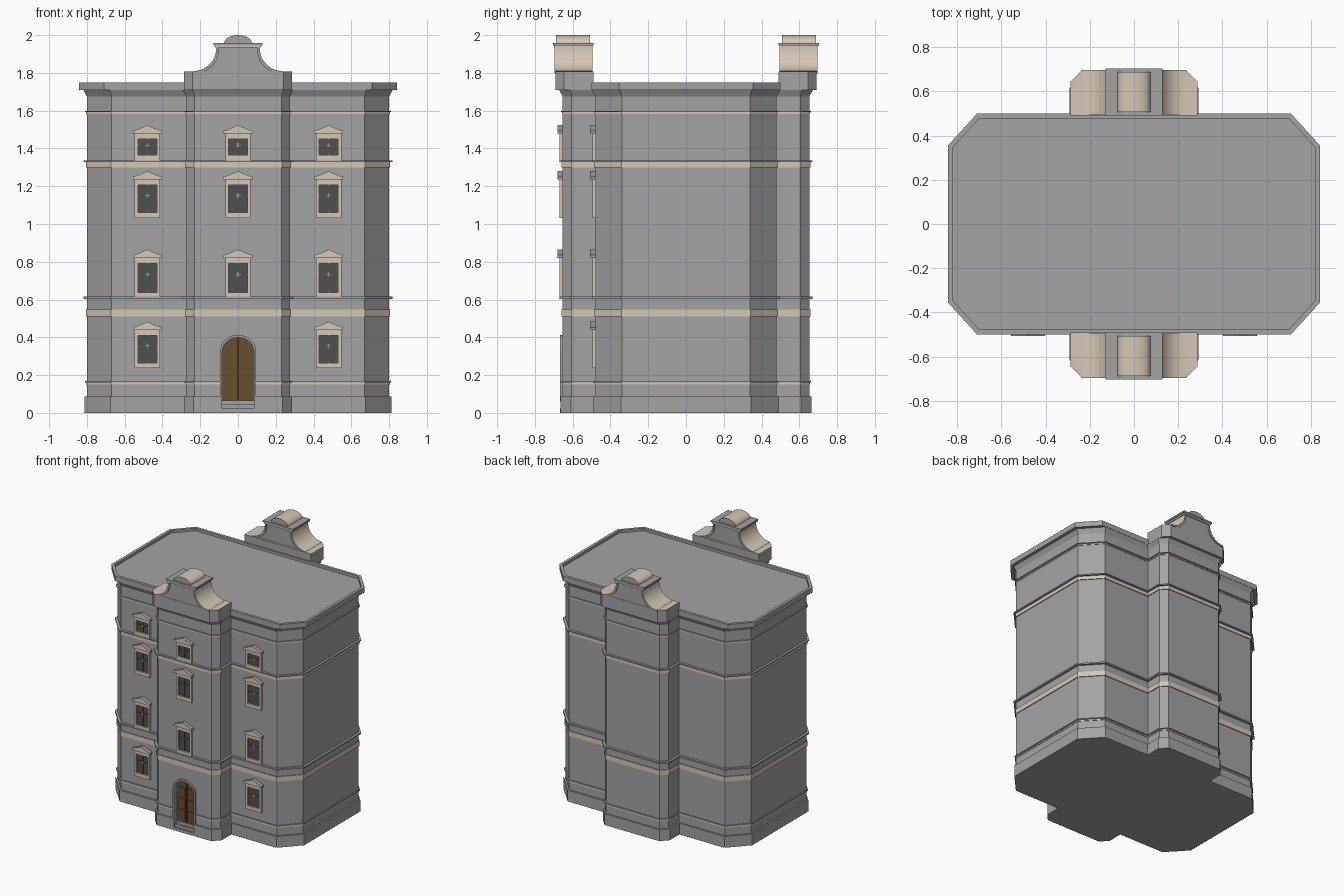
import bpy, bmesh
from math import sin, cos, pi
from mathutils import Vector

old = bpy.data.objects.get("Cube")
if old:
    bpy.data.objects.remove(old)


def material(name, r, g, b):
    m = bpy.data.materials.new(name)
    m.use_nodes = True
    m.diffuse_color = (r, g, b, 1)
    m.node_tree.nodes["Principled BSDF"].inputs["Base Color"].default_value = (r, g, b, 1)
    return m


PALETTE = [material("grey_render", .37, .37, .37), material("cream_stone", .66, .58, .47),
           material("dark_glass", .08, .08, .08), material("brown_wood", .135, .075, .03)]
GREY, CREAM, GLASS, WOOD = range(4)


def make(name, bm, smooth=False):
    bmesh.ops.recalc_face_normals(bm, faces=bm.faces)
    me = bpy.data.meshes.new(name)
    bm.to_mesh(me)
    bm.free()
    for m in PALETTE:
        me.materials.append(m)
    ob = bpy.data.objects.new(name, me)
    bpy.context.collection.objects.link(ob)
    if smooth:
        bpy.ops.object.select_all(action='DESELECT')
        ob.select_set(True)
        bpy.context.view_layer.objects.active = ob
        bpy.ops.object.shade_smooth_by_angle(angle=0.6)
    return ob


def bridge(bm, a, b, mat):
    for i in range(len(a)):
        j = (i + 1) % len(a)
        bm.faces.new((a[i], a[j], b[j], b[i])).material_index = mat


def prism(bm, pts, y0, y1, mat=GREY, side=None):
    """Extrude an x-z outline along y; side gives the rim its own colour."""
    a, b = ([bm.verts.new((x, y, z)) for x, z in pts] for y in (y0, y1))
    bridge(bm, a, b, mat if side is None else side)
    for ring in (a, b):
        bm.faces.new(ring).material_index = mat


def box(bm, x0, x1, z0, z1, y0, y1, mat=GREY):
    prism(bm, [(x0, z0), (x1, z0), (x1, z1), (x0, z1)], y0, y1, mat)


def offset(pts, d):
    """Mitred outward offset of a counter-clockwise outline."""
    out = []
    for i, p in enumerate(pts):
        p, q, r = Vector(p), Vector(pts[i - 1]), Vector(pts[(i + 1) % len(pts)])
        e, f = (p - q).normalized(), (r - p).normalized()
        n, m = Vector((e.y, -e.x)), Vector((f.y, -f.x))
        out.append(p + (n + m) * d / (1 + n.dot(m)))
    return out


def loft(name, plan, profile):
    """Stack offset copies of a plan; each row is (offset, height, colour above)."""
    bm = bmesh.new()
    rings = [[bm.verts.new((p.x, p.y, z)) for p in offset(plan, d)] for d, z, _ in profile]
    for k in range(len(rings) - 1):
        bridge(bm, rings[k], rings[k + 1], profile[k][2])
    bm.faces.new(rings[0])
    bm.faces.new(rings[-1])
    return make(name, bm)


def mirrored(quarter):
    half = quarter + [(x, -y) for x, y in reversed(quarter)]
    return half + [(-x, -y) for x, y in half]


def arch(r, z0, spring, rise, n=14):
    return [(r, z0)] + [(r * cos(pi * i / n), spring + rise * sin(pi * i / n))
                        for i in range(n + 1)] + [(-r, z0)]


# Walls with plinth, string courses and flared eaves
def course(z, top, out, mat=GREY):
    return [(0, z, GREY), (out, z, mat), (out, top, GREY), (0, top, GREY)]


wall_plan = mirrored([(.23, -.653), (.275, -.605), (.275, -.48), (.67, -.48), (.8, -.34)])
rows = [(.012, 0, GREY), (.012, .088, GREY), (0, .088, GREY)]
rows += course(.15, .16, .004, CREAM) + course(.161, .168, .01)
rows += course(.51, .548, .006, CREAM) + course(.604, .615, .018)
rows += course(1.3, 1.327, .006, CREAM) + course(1.328, 1.337, .018)
rows += course(1.583, 1.592, .004, CREAM) + course(1.593, 1.599, .01)
rows += [(0, 1.675, GREY), (.018, 1.71, GREY)]
walls = loft("walls", wall_plan, rows)

# Door niche cut into the front bay
bm = bmesh.new()
prism(bm, arch(.085, -.05, .325, .075), -.75, -.615)
cutter = make("niche_cutter", bm)
cutter.hide_render = True
cut = walls.modifiers.new("niche", 'BOOLEAN')
cut.operation, cut.object, cut.solver = 'DIFFERENCE', cutter, 'EXACT'
bpy.context.view_layer.objects.active = walls
bpy.ops.object.modifier_apply(modifier=cut.name)
bpy.data.objects.remove(cutter)

# Roof slab with a low rim
loft("roof", mirrored([(.71, -.5), (.842, -.355)]),
     [(0, 1.71, GREY), (0, 1.75, GREY), (-.022, 1.75, GREY), (-.022, 1.73, GREY)])

# Door, panels, steps and arched surround
bm = bmesh.new()
prism(bm, arch(.085, .06, .325, .075), -.628, -.61, WOOD)
for s in (-1, 1):
    for z0, z1 in ((.085, .16), (.175, .25), (.265, .335)):
        x0, x1 = sorted((s * .014, s * .066))
        box(bm, x0, x1, z0, z1, -.634, -.627, WOOD)
box(bm, -.004, .004, .066, .395, -.636, -.627, WOOD)
make("door", bm)
bm = bmesh.new()
for i in range(3):
    box(bm, -.086, .086, .022 * i, .022 * (i + 1), -.666 + .014 * i, -.6)
make("door_steps", bm)
bm = bmesh.new()
prism(bm, arch(.096, .06, .325, .088) + arch(.084, .06, .325, .074)[::-1], -.667, -.64)
make("door_surround", bm)


# Windows: frame, hood, pane and glazing bars
def window(name, x, wall, bottom, peak):
    bm = bmesh.new()
    top, z0, z1 = peak - .045, bottom + .027, peak - .073
    for a, b, c, d in ((-.067, -.05, bottom, top), (.05, .067, bottom, top),
                       (-.05, .05, bottom, z0), (-.05, .05, z1, top)):
        box(bm, x + a, x + b, c, d, wall - .016, wall + .01, CREAM)
    hood = [(-.077, -.045), (.077, -.045), (.077, -.03), (.05, -.022),
            (0, 0), (-.05, -.022), (-.077, -.03)]
    prism(bm, [(x + a, peak + b) for a, b in hood], wall - .028, wall + .01, CREAM, GREY)
    box(bm, x - .05, x + .05, z0, z1, wall - .004, wall + .01, GLASS)
    mid = z0 + (z1 - z0) * .62
    box(bm, x - .003, x + .003, z0, z1, wall - .009, wall, GLASS)
    box(bm, x - .05, x + .05, mid - .003, mid + .003, wall - .009, wall, GLASS)
    box(bm, x - .0015, x + .0015, mid - .013, mid + .013, wall - .011, wall, CREAM)
    box(bm, x - .013, x + .013, mid - .0015, mid + .0015, wall - .011, wall, CREAM)
    make(name, bm)


for floor, (bottom, peak) in enumerate([(.237, .483), (.61, .865), (1.033, 1.28), (1.337, 1.523)]):
    for label, x, wall in (("right", -.48, -.48), ("centre", 0, -.653), ("left", .48, -.48)):
        if floor or x:
            window(f"window_{label}_{floor + 1}", x, wall, bottom, peak)

# Curved gables over the front and back bays
sweep = [(.235 - .12 * sin(pi * i / 20), 1.93 - .12 * cos(pi * i / 20)) for i in range(11)]
sweep.append((.115, 1.946))
inner = [(x - .012 * sin(pi * min(i, 10) / 20 + .3), z - .012)
         for i, (x, z) in enumerate(sweep)]
for label, s in (("front", -1), ("back", 1)):
    # chamfered base with cream shoulders
    bm = bmesh.new()
    plan = [(.24, .692), (.287, .645), (.287, .49)]
    plan += [(-x, y) for x, y in reversed(plan)]
    a, b = ([bm.verts.new((x, s * y, z)) for x, y in plan] for z in (1.71, 1.808))
    bridge(bm, a, b, GREY)
    bm.faces.new(a)
    bm.faces.new(b).material_index = CREAM
    make(label + "_gable_base", bm)
    # recessed face
    bm = bmesh.new()
    prism(bm, [(-x, z) for x, z in inner] + [(x, z) for x, z in reversed(inner)], s * .689, s * .505)
    make(label + "_gable_face", bm)
    # coping that follows the sweep on both sides
    bm = bmesh.new()
    for m in (-1, 1):
        prism(bm, [(m * x, z) for x, z in sweep + inner[::-1]], s * .697, s * .495, GREY, CREAM)
    make(label + "_gable_coping", bm, True)
    # cap slab and rounded crest
    bm = bmesh.new()
    box(bm, -.122, .122, 1.934, 1.946, s * .698, s * .495, CREAM)
    box(bm, -.13, .13, 1.946, 1.958, s * .703, s * .49)
    make(label + "_gable_cap", bm)
    bm = bmesh.new()
    prism(bm, arch(.074, 1.95, 1.957, .043), s * .688, s * .508, GREY, CREAM)
    make(label + "_gable_crest", bm, True)
